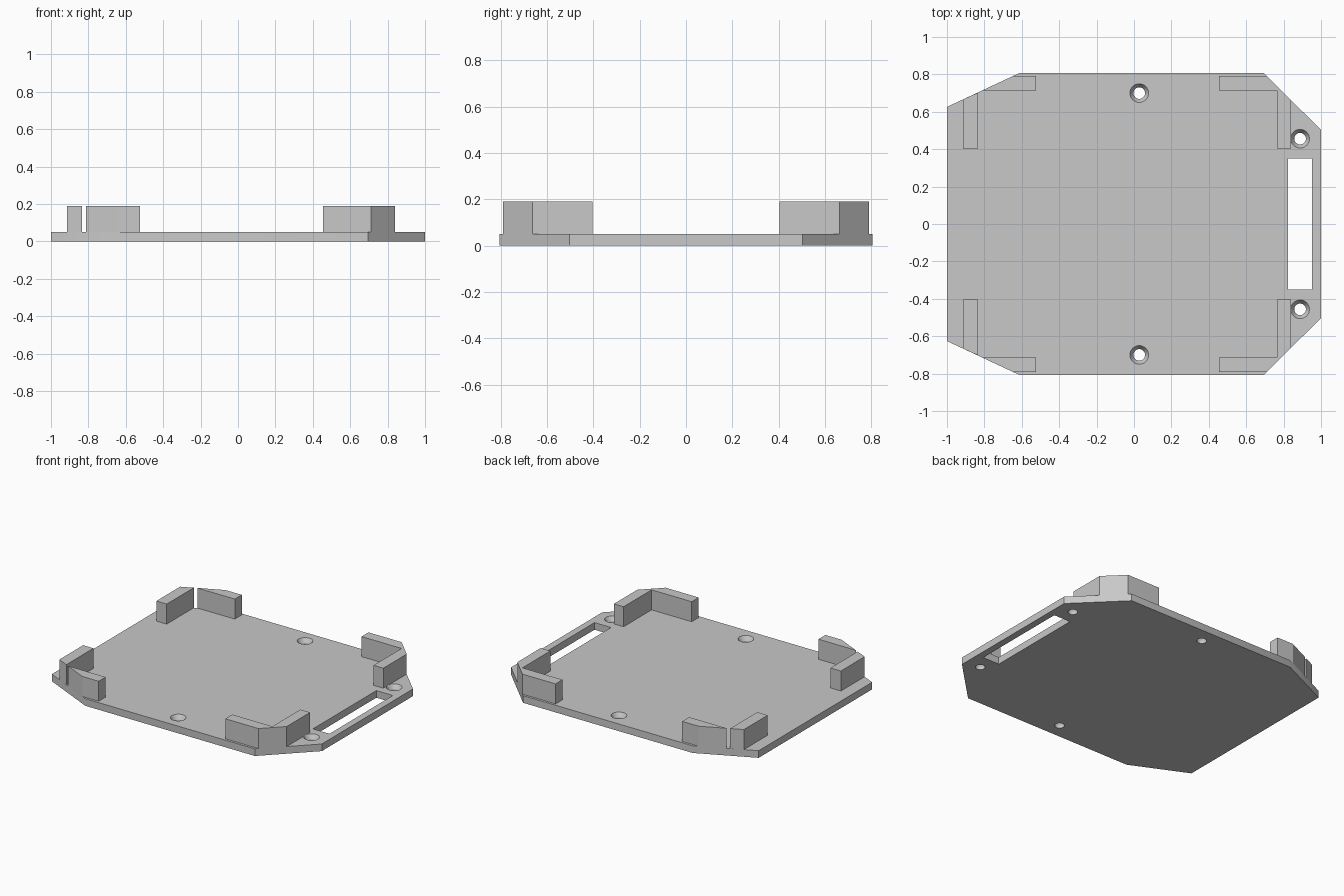
import bpy
import bmesh
from math import cos, sin, tau

# Remove the default object
default = bpy.data.objects.get("Cube")
if default:
    bpy.data.objects.remove(default, do_unlink=True)

# Single material
grey = bpy.data.materials.new("plain grey")
grey.use_nodes = True
tone = (0.58, 0.58, 0.58, 1)
grey.diffuse_color = tone
grey.node_tree.nodes["Principled BSDF"].inputs["Base Color"].default_value = tone

BASE = 0.05      # plate thickness
WALL_TOP = 0.19  # height of the corner walls


def loft(bm, rings):
    """Join rings of equal point count into a closed solid."""
    loops = [[bm.verts.new(p) for p in ring] for ring in rings]
    n = len(loops[0])
    for low, high in zip(loops, loops[1:]):
        for i in range(n):
            j = (i + 1) % n
            bm.faces.new((low[i], low[j], high[j], high[i]))
    bm.faces.new(loops[0][::-1])
    bm.faces.new(loops[-1])


def prism(bm, outline, z0, z1):
    loft(bm, [[(x, y, z) for x, y in outline] for z in (z0, z1)])


def make_object(name, bm):
    bmesh.ops.recalc_face_normals(bm, faces=bm.faces[:])
    mesh = bpy.data.meshes.new(name)
    bm.to_mesh(mesh)
    bm.free()
    mesh.materials.append(grey)
    obj = bpy.data.objects.new(name, mesh)
    bpy.context.collection.objects.link(obj)
    return obj


# Base plate: half outline mirrored across y
half = [(1, 0.503), (0.695, 0.806), (-0.615, 0.806), (-1, 0.626)]
outline = half + [(x, -y) for x, y in reversed(half)]
bm = bmesh.new()
prism(bm, outline, 0, BASE)
plate = make_object("base_plate", bm)

# Cutter: strap slot and four countersunk screw holes
bm = bmesh.new()
prism(bm, [(0.824, -0.35), (0.952, -0.35), (0.952, 0.35), (0.824, 0.35)], -0.05, 0.1)
SIDES = 32
for cx, cy in [(0.028, 0.7), (0.888, 0.456)]:
    for side in (1, -1):
        profile = [(0.031, -0.05), (0.031, 0.02), (0.05, BASE), (0.05, 0.1)]
        loft(bm, [[(cx + r * cos(tau * i / SIDES), side * cy + r * sin(tau * i / SIDES), z)
                   for i in range(SIDES)] for r, z in profile])
cutter = make_object("hole_cutter", bm)
cutter.hide_render = True

cut = plate.modifiers.new("holes", 'BOOLEAN')
cut.operation = 'DIFFERENCE'
cut.solver = 'EXACT'
cut.object = cutter
bpy.context.view_layer.objects.active = plate
plate.select_set(True)
bpy.ops.object.modifier_apply(modifier=cut.name)
bpy.data.objects.remove(cutter, do_unlink=True)
bpy.ops.object.shade_smooth_by_angle(angle=0.5)

# Corner walls, trimmed flush with the plate's cut corners
walls = {
    "left_corner_wall": [(0.455, 0.79), (0.711, 0.79), (0.84, 0.662), (0.84, 0.404),
                         (0.765, 0.404), (0.765, 0.713), (0.455, 0.713)],
    "right_side_wall": [(-0.914, 0.404), (-0.834, 0.404), (-0.834, 0.703), (-0.914, 0.666)],
    "right_end_wall": [(-0.524, 0.713), (-0.524, 0.79), (-0.649, 0.79), (-0.814, 0.713)],
}
for name, points in walls.items():
    for side, label in ((1, "back"), (-1, "front")):
        bm = bmesh.new()
        prism(bm, [(x, side * y) for x, y in points], BASE, WALL_TOP)
        make_object(f"{label}_{name}", bm)
